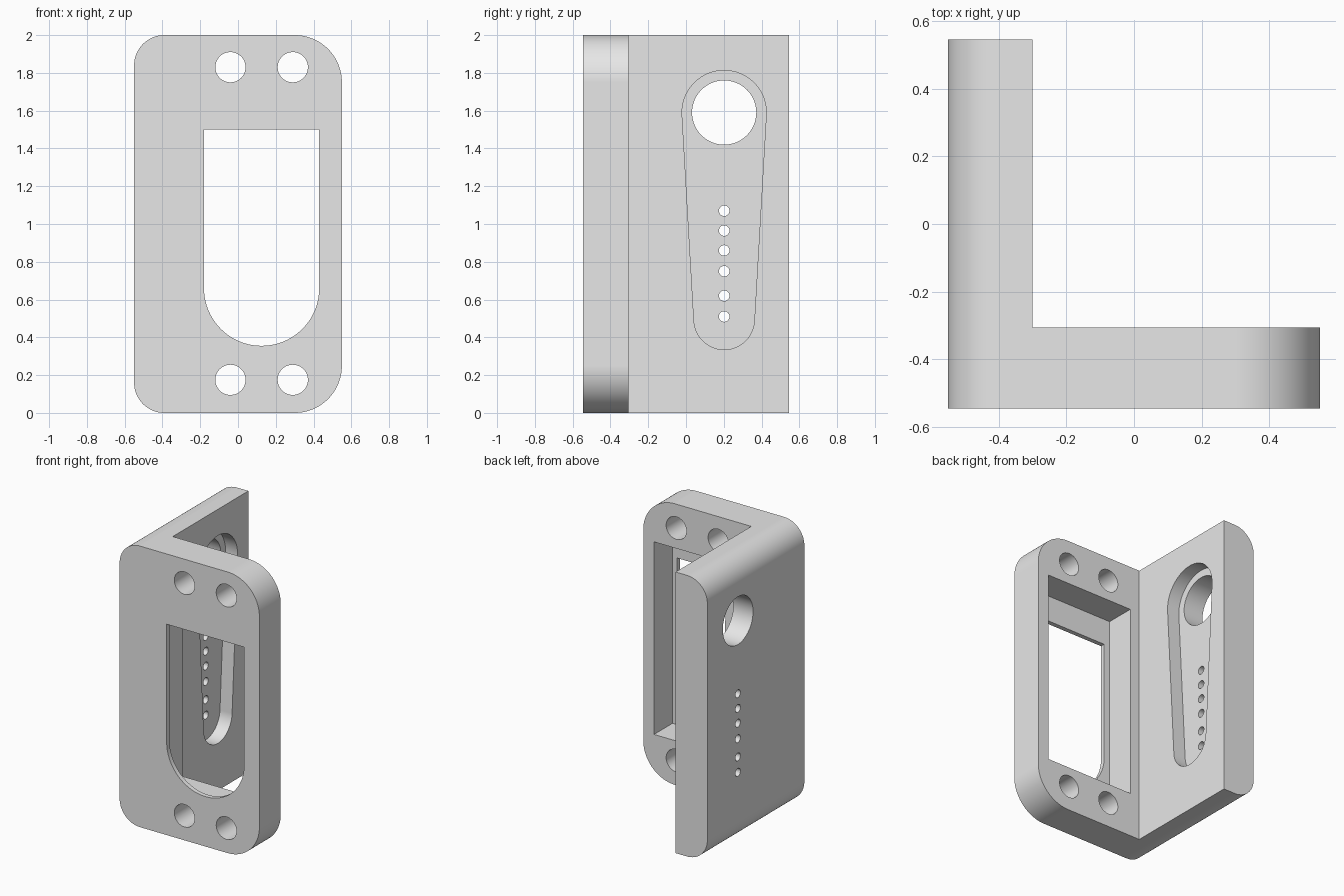
import bpy
import bmesh
from math import asin, cos, pi, sin

if "Cube" in bpy.data.objects:
    bpy.data.objects.remove(bpy.data.objects["Cube"], do_unlink=True)

grey = bpy.data.materials.new("light_grey")
grey.use_nodes = True
grey.diffuse_color = (0.8, 0.8, 0.8, 1)
grey.node_tree.nodes["Principled BSDF"].inputs["Base Color"].default_value = grey.diffuse_color


def arc(cu, cz, r, start, end, steps=24):
    """Points of an arc in a (horizontal, z) plane."""
    angles = [start + (end - start) * i / steps for i in range(steps + 1)]
    return [(cu + r * cos(a), cz + r * sin(a)) for a in angles]


def circle(cu, cz, r, steps=48):
    return arc(cu, cz, r, 0, 2 * pi, steps)[:-1]


def rect(u0, u1, z0, z1):
    return [(u0, z0), (u1, z0), (u1, z1), (u0, z1)]


def prism(name, outline, axis, lo, hi):
    """Extrude an outline along x or y between two depths."""
    bm = bmesh.new()
    rings = []
    for d in (lo, hi):
        rings.append([bm.verts.new((d, u, z) if axis == "x" else (u, d, z)) for u, z in outline])
    near, far = rings
    bm.faces.new(near)
    bm.faces.new(far[::-1])
    n = len(outline)
    for i in range(n):
        j = (i + 1) % n
        bm.faces.new((near[j], near[i], far[i], far[j]))
    bmesh.ops.recalc_face_normals(bm, faces=bm.faces)
    mesh = bpy.data.meshes.new(name)
    bm.to_mesh(mesh)
    bm.free()
    mesh.materials.append(grey)
    obj = bpy.data.objects.new(name, mesh)
    bpy.context.collection.objects.link(obj)
    return obj


# Overall block: rounded front outline, larger radius on the free side
W, D, H = 0.55, 0.545, 2.0
RS, RL = 0.16, 0.25
outline = (arc(W - RL, H - RL, RL, 0, pi / 2) + arc(-W + RS, H - RS, RS, pi / 2, pi)
           + arc(-W + RS, RS, RS, pi, 1.5 * pi) + arc(W - RL, RL, RL, 1.5 * pi, 2 * pi))
bracket = prism("corner_bracket", outline, "y", -D, D)

# Inner faces of the two plates
FRONT_IN, SIDE_IN = -0.305, -0.30
cutters = [prism("inside_cutter", [(SIDE_IN, -1), (1, -1), (1, 3), (SIDE_IN, 3)], "y", FRONT_IN, 1)]

# Front plate: rear pocket, round-bottomed window and screw holes
cutters.append(prism("pocket_cutter", rect(-0.225, 0.465, 0.315, 1.685), "y", -0.513, -0.2))
window = [(0.43, 1.5), (-0.18, 1.5)] + arc(0.125, 0.66, 0.305, pi, 2 * pi, 40)
cutters.append(prism("window_cutter", window, "y", -0.7, -0.4))
for x in (-0.04, 0.29):
    for z in (0.175, 1.83):
        cutters.append(prism("screw_hole_cutter", circle(x, z, 0.08), "y", -0.7, -0.2))

# Side plate: tapered arm recess, large hub hole and row of small holes
AY, TOP_Z, TOP_R, LOW_Z, LOW_R = 0.202, 1.59, 0.223, 0.495, 0.16
tilt = asin((TOP_R - LOW_R) / (TOP_Z - LOW_Z))
arm = (arc(AY, TOP_Z, TOP_R, -tilt, pi + tilt, 40)
       + arc(AY, LOW_Z, LOW_R, pi + tilt, 2 * pi - tilt, 40))
cutters.append(prism("arm_recess_cutter", arm, "x", SIDE_IN - 0.095, -0.2))
cutters.append(prism("hub_hole_cutter", circle(AY, TOP_Z, 0.17, 64), "x", -0.7, -0.1))
for z in (0.51, 0.62, 0.75, 0.86, 0.965, 1.07):
    cutters.append(prism("small_hole_cutter", circle(AY, z, 0.028, 24), "x", -0.7, -0.1))

# Cut everything, then discard the cutters
bpy.ops.object.select_all(action="DESELECT")
bracket.select_set(True)
bpy.context.view_layer.objects.active = bracket
for cutter in cutters:
    cutter.hide_render = True
    cut = bracket.modifiers.new("cut", "BOOLEAN")
    cut.operation = "DIFFERENCE"
    cut.solver = "EXACT"
    cut.object = cutter
    bpy.ops.object.modifier_apply(modifier=cut.name)
    bpy.data.objects.remove(cutter, do_unlink=True)

# Smooth rounds, crisp edges, even flat faces
bpy.ops.object.shade_smooth_by_angle(angle=pi / 6)
weighted = bracket.modifiers.new("even_normals", "WEIGHTED_NORMAL")
weighted.keep_sharp = True
